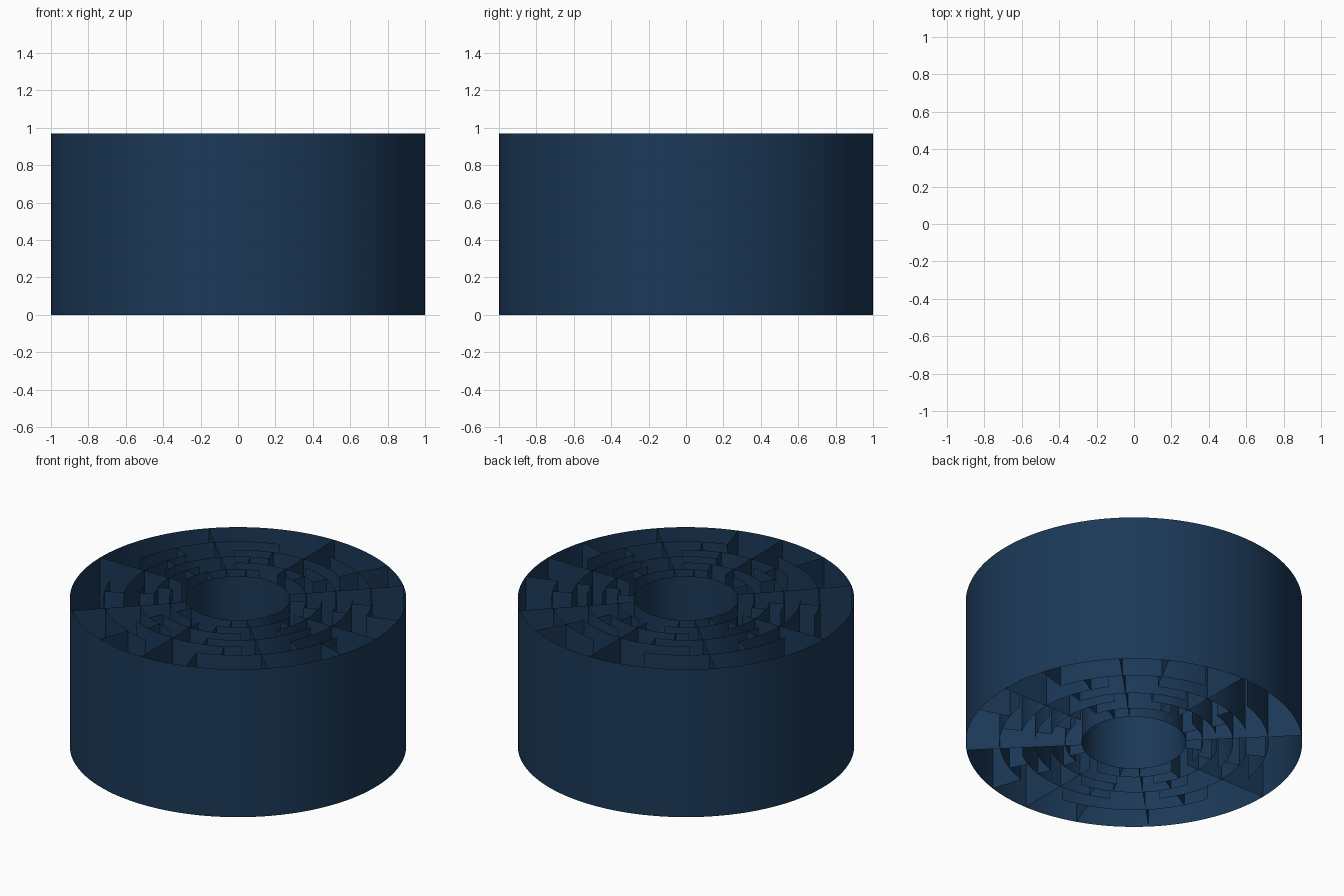
import bpy, bmesh
from math import sin, cos, radians, ceil

if "Cube" in bpy.data.objects:
    bpy.data.objects.remove(bpy.data.objects["Cube"])

H = 0.97
RADII = [0.31, 0.41, 0.50, 0.59, 0.68, 0.80, 1.0]

mat = bpy.data.materials.new("dark_blue")
mat.diffuse_color = (0.011, 0.04, 0.095, 1)
mat.use_nodes = True
mat.node_tree.nodes["Principled BSDF"].inputs["Base Color"].default_value = mat.diffuse_color


def sheets(name, paths):
    """Raise each plan path into a thin upright sheet."""
    bm = bmesh.new()
    for pts in paths:
        low = [bm.verts.new((x, y, 0)) for x, y in pts]
        top = [bm.verts.new((x, y, H)) for x, y in pts]
        for i in range(len(pts) - 1):
            f = bm.faces.new((low[i], low[i + 1], top[i + 1], top[i]))
            f.smooth = True
    bmesh.ops.remove_doubles(bm, verts=bm.verts, dist=0.00001)
    me = bpy.data.meshes.new(name)
    bm.to_mesh(me)
    bm.free()
    me.materials.append(mat)
    ob = bpy.data.objects.new(name, me)
    bpy.context.collection.objects.link(ob)
    return ob


def polar(r, a):
    return r * cos(radians(a)), r * sin(radians(a))


def arc(r, a, b):
    n = max(2, ceil((b - a) / 2.5))
    return [polar(r, a + (b - a) * i / n) for i in range(n + 1)]


def spoke(a, r0, r1):
    return [polar(r0, a), polar(r1, a)]


# Outer shell, split where the radial walls meet it
stops = [0, 17, 45, 62, 90, 135, 180, 225, 250, 270, 287, 315, 343, 360]
sheets("outer_shell", [arc(1.0, a, b) for a, b in zip(stops, stops[1:])])

# Central bore
sheets("inner_tube", [arc(RADII[0], 0, 360)])

# Full quadrant dividers and the half-way walls between them
sheets("quadrant_dividers", [spoke(45 + 90 * k, RADII[0], 1) for k in range(4)])
sheets("middle_walls", [spoke(90 * k, RADII[1], 1) for k in range(4)])

# Broken concentric walls with openings alternating from side to side
arcs = []
for k in range(8):
    for i, r in enumerate(RADII[1:-1]):
        if (i + k) % 2 == 0:
            arcs.append(arc(r, 45 * k + 17, 45 * k + 45))
        else:
            arcs.append(arc(r, 45 * k, 45 * k + 37))
sheets("maze_rings", arcs)

# Short radial walls between neighbouring rings
stubs = [spoke(a, RADII[-2], 1) for a in (17, 62, 250, 287, 343)]
for k in range(8):
    for i in range(5):
        a = 17 if (i + k) % 2 else 28
        if (i + 2 * k) % 3 != 2:
            stubs.append(spoke(45 * k + a, RADII[i], RADII[i + 1]))
sheets("maze_stubs", stubs)
